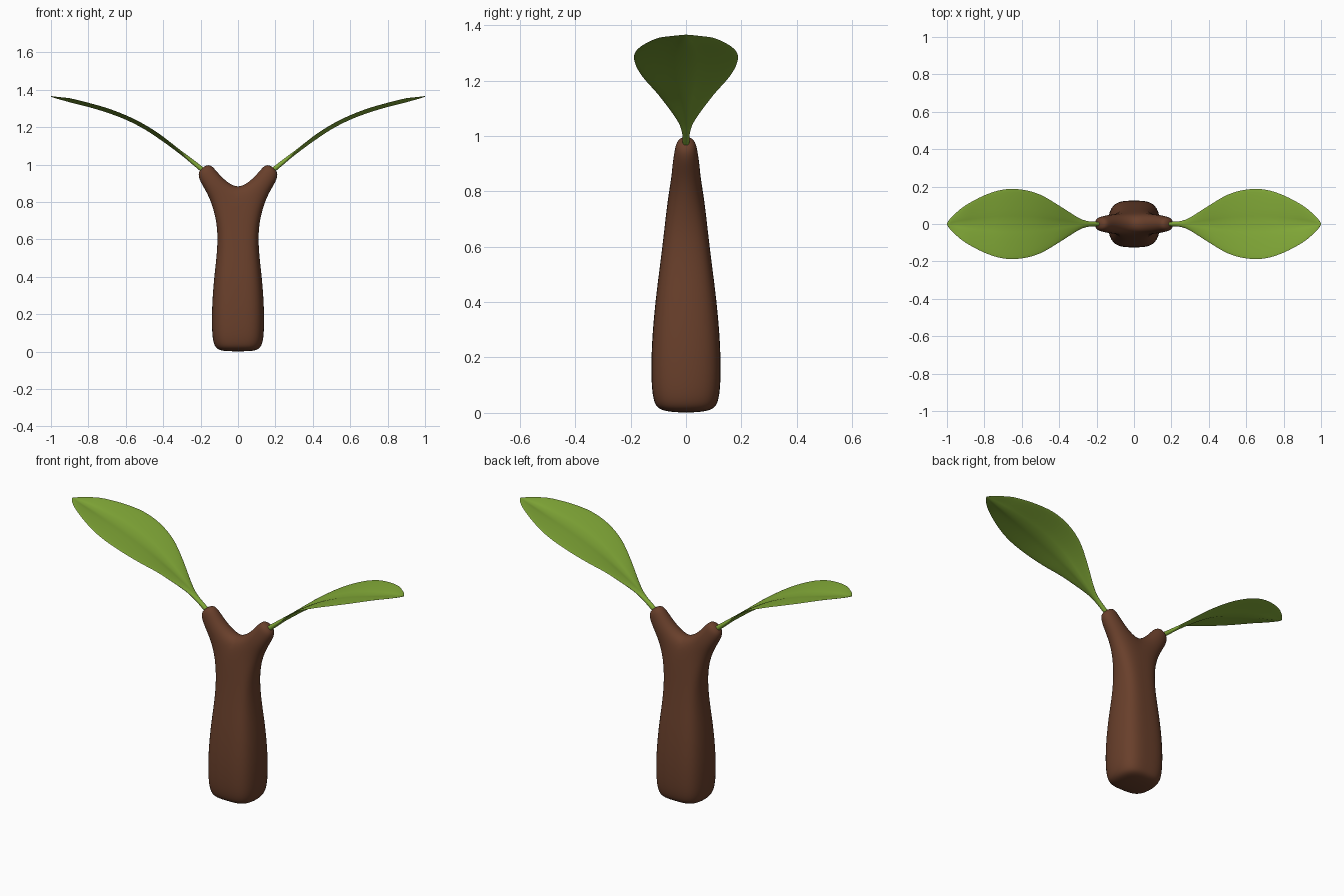
import bpy, bmesh, math

if "Cube" in bpy.data.objects:
    bpy.data.objects.remove(bpy.data.objects["Cube"])


def material(name, rgb):
    m = bpy.data.materials.new(name)
    m.diffuse_color = (*rgb, 1)
    m.use_nodes = True
    m.node_tree.nodes["Principled BSDF"].inputs["Base Color"].default_value = m.diffuse_color
    return m


bark = material("bark brown", (0.14, 0.05, 0.024))
green = material("leaf green", (0.23, 0.41, 0.04))


def finish(bm, name, mat):
    bmesh.ops.recalc_face_normals(bm, faces=bm.faces[:])
    me = bpy.data.meshes.new(name)
    bm.to_mesh(me)
    bm.free()
    me.materials.append(mat)
    for p in me.polygons:
        p.use_smooth = True
    ob = bpy.data.objects.new(name, me)
    bpy.context.collection.objects.link(ob)
    return ob


def bridge(bm, a, b):
    n = len(a)
    for i in range(n):
        bm.faces.new((a[i], a[(i + 1) % n], b[(i + 1) % n], b[i]))


# Trunk cage: six-point rings (height, half width, half depth)
bm = bmesh.new()
rings = []
for z, w, d in [(0, .105, .09), (.035, .138, .118), (.12, .146, .126),
                (.25, .145, .124), (.40, .133, .111), (.53, .116, .094),
                (.66, .112, .078)]:
    rings.append([bm.verts.new((x, y, z)) for x, y in
                  [(-w, -d), (0, -d), (w, -d), (w, d), (0, d), (-w, d)]])
# Fork ring: the middle is lifted to form the notch
rings.append([bm.verts.new(p) for p in
              [(-.14, -.062, .775), (0, -.057, .873), (.14, -.062, .775),
               (.14, .062, .775), (0, .057, .873), (-.14, .062, .775)]])
r = rings[0]
bm.faces.new((r[0], r[5], r[4], r[1]))
bm.faces.new((r[1], r[4], r[3], r[2]))
for a, b in zip(rings, rings[1:]):
    bridge(bm, a, b)
# Two branch stubs: sections (centre x, centre z, half width, half depth)
top = rings[-1]
for s, idx in ((1, (1, 2, 3, 4)), (-1, (1, 0, 5, 4))):
    prev = [top[i] for i in idx]
    for cx, cz, w, d in [(.125, .89, .06, .054), (.165, .945, .056, .045),
                         (.188, .988, .04, .034)]:
        ring = [bm.verts.new((s * (cx + k * w * .8), y, cz - k * w * .6))
                for k, y in ((-1, -d), (1, -d), (1, d), (-1, d))]
        bridge(bm, prev, ring)
        prev = ring
    bm.faces.new(prev)
trunk = finish(bm, "trunk", bark)
sub = trunk.modifiers.new("smooth", 'SUBSURF')
sub.levels = sub.render_levels = 3

# Leaf stations: x, midrib height, half width, half thickness
STATIONS = [(.16, .95, .011, .016), (.20, .98, .012, .016),
            (.25, 1.02, .016, .014), (.30, 1.06, .035, .011),
            (.40, 1.135, .098, .008), (.50, 1.20, .156, .006),
            (.60, 1.25, .184, .005), (.70, 1.288, .184, .005),
            (.80, 1.317, .153, .004), (.90, 1.342, .100, .004),
            (.96, 1.355, .052, .003), (.985, 1.361, .026, .003),
            (1.0, 1.364, .004, .002)]


def spline(pts, steps):
    out = []
    for i in range(len(pts) - 1):
        p = [pts[max(0, min(len(pts) - 1, i + k))] for k in (-1, 0, 1, 2)]
        for j in range(steps):
            t = j / steps
            out.append([.5 * (2 * b + (c - a) * t + (2 * a - 5 * b + 4 * c - d) * t * t
                              + (3 * b - a - 3 * c + d) * t ** 3)
                        for a, b, c, d in zip(*p)])
    out.append(list(pts[-1]))
    return out


# Leaf with stalk: thin oval sections, sides lifted from a creased midrib
def leaf(name, s):
    bm = bmesh.new()
    prev = None
    n = 28
    for x, z, w, t in spline(STATIONS, 4):
        lift = .018 * max(0, min(1, (w - .015) / .09))
        ring = []
        for i in range(n):
            a = 2 * math.pi * i / n
            c = math.cos(a)
            ring.append(bm.verts.new((s * x, w * c, z + t * math.sin(a)
                                      + lift * (abs(c) ** .7 - .3))))
        if prev:
            bridge(bm, prev, ring)
        else:
            bm.faces.new(ring)
        prev = ring
    bm.faces.new(prev)
    ob = finish(bm, name, green)
    ob.data.set_sharp_from_angle(angle=math.radians(50))


leaf("right_leaf", 1)
leaf("left_leaf", -1)
